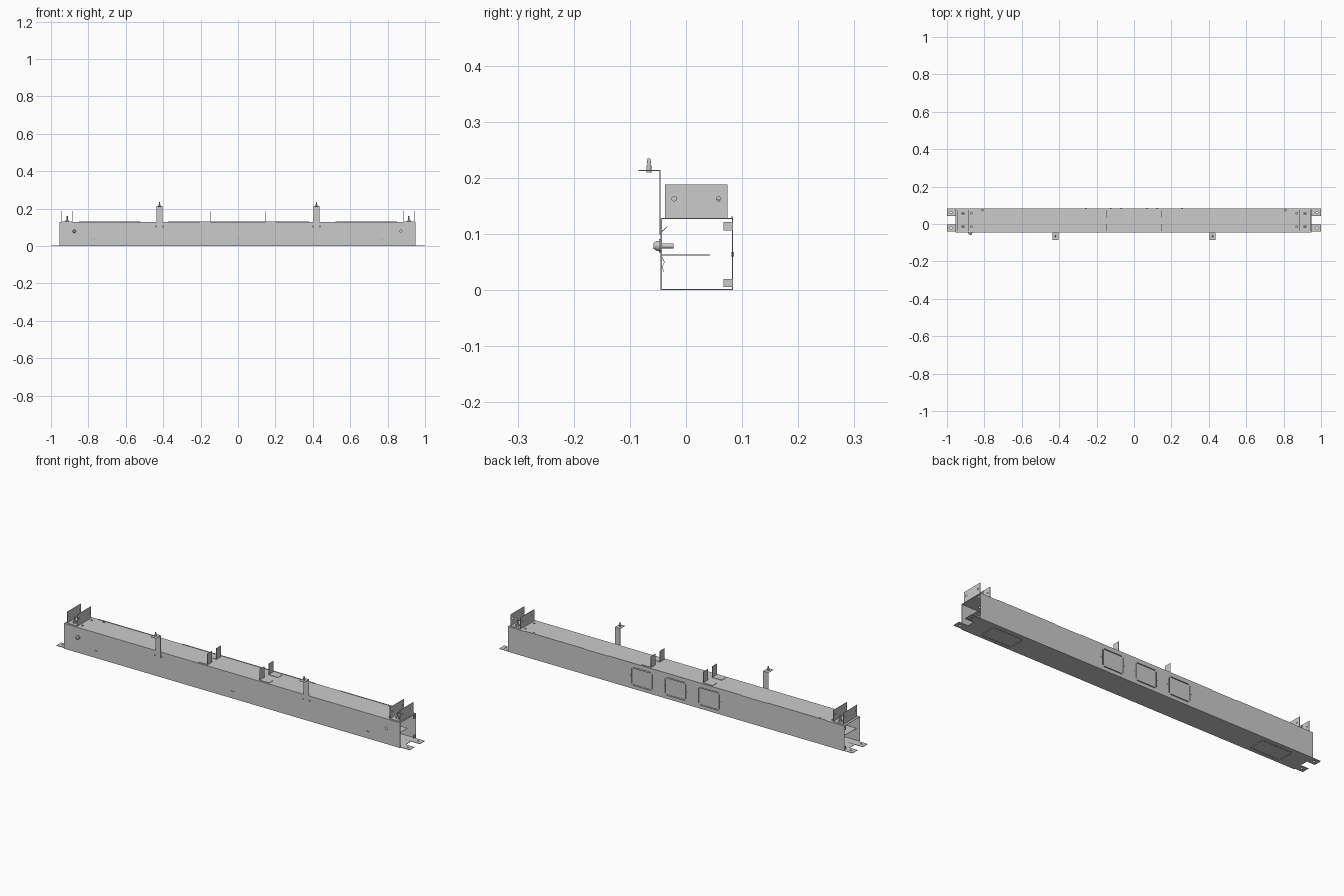
import bpy, bmesh, math
from mathutils import Matrix, Vector

if "Cube" in bpy.data.objects:
    bpy.data.objects.remove(bpy.data.objects["Cube"])

T = 0.002  # sheet thickness
X0, X1, Y0, Y1, H = -0.955, 0.95, -0.045, 0.084, 0.129


def finish(name, bm):
    bmesh.ops.recalc_face_normals(bm, faces=bm.faces)
    me = bpy.data.meshes.new(name)
    bm.to_mesh(me)
    bm.free()
    ob = bpy.data.objects.new(name, me)
    bpy.context.scene.collection.objects.link(ob)
    return ob


def add_box(bm, x, y, z):
    m = Matrix.Translation(((x[0] + x[1]) / 2, (y[0] + y[1]) / 2, (z[0] + z[1]) / 2))
    s = Matrix.Diagonal((abs(x[1] - x[0]), abs(y[1] - y[0]), abs(z[1] - z[0]), 1))
    bmesh.ops.create_cube(bm, size=1, matrix=m @ s)


def add_rod(bm, start, end, r1, r2=None, sides=16):
    a, b = Vector(start), Vector(end)
    rot = (b - a).to_track_quat('Z', 'Y').to_matrix().to_4x4()
    bmesh.ops.create_cone(bm, cap_ends=True, segments=sides, radius1=r1,
                          radius2=r1 if r2 is None else r2, depth=(b - a).length,
                          matrix=Matrix.Translation((a + b) / 2) @ rot)


def boxes(name, items):
    bm = bmesh.new()
    for b in items:
        add_box(bm, *b)
    return finish(name, bm)


def rods(name, items):
    bm = bmesh.new()
    for r in items:
        add_rod(bm, *r)
    ob = finish(name, bm)
    bpy.context.view_layer.objects.active = ob
    ob.select_set(True)
    bpy.ops.object.shade_smooth_by_angle()
    ob.select_set(False)
    return ob


def strip(name, path, t, axis, a, b):
    """Bent sheet: open path of 2D points thickened by t, extruded along axis from a to b."""
    pts = [Vector(p) for p in path]
    off = []
    for i, p in enumerate(pts):
        ns = []
        for j in (i - 1, i):
            if 0 <= j < len(pts) - 1:
                d = (pts[j + 1] - pts[j]).normalized()
                ns.append(Vector((-d.y, d.x)))
        n = sum(ns, Vector((0, 0))).normalized()
        off.append(p + n * t / n.dot(ns[0]))
    bm = bmesh.new()
    place = (lambda p, w: (w, p.x, p.y)) if axis == 'x' else (lambda p, w: (p.x, w, p.y))
    f = bm.faces.new([bm.verts.new(place(p, a)) for p in pts + off[::-1]])
    new = bmesh.ops.extrude_face_region(bm, geom=[f])['geom']
    shift = (b - a, 0, 0) if axis == 'x' else (0, b - a, 0)
    bmesh.ops.translate(bm, vec=shift, verts=[v for v in new if isinstance(v, bmesh.types.BMVert)])
    return finish(name, bm)


def cut(ob, bm):
    c = finish("cutter", bm)
    c.hide_render = True
    m = ob.modifiers.new("cut", 'BOOLEAN')
    m.operation, m.solver, m.object = 'DIFFERENCE', 'EXACT', c
    bpy.context.view_layer.objects.active = ob
    bpy.ops.object.modifier_apply(modifier=m.name)
    bpy.data.objects.remove(c)


def outline(bm, u, v, w, g, make):
    """Four separate slots around a rectangle, leaving small corner bridges."""
    k = 0.006
    for c in v:
        make(bm, (u[0] + k, u[1] - k), (c - g, c + g), w)
    for c in u:
        make(bm, (c - g, c + g), (v[0] + k, v[1] - k), w)


# square housing tube, open at both ends
bm = bmesh.new()
rings = []
for x in (X0, X1):
    for i in (0, T):
        rings.append([bm.verts.new((x, y, z)) for y, z in
                      ((Y0 + i, i), (Y1 - i, i), (Y1 - i, H - i), (Y0 + i, H - i))])
for p, q in ((0, 2), (1, 3), (0, 1), (2, 3)):
    for i in range(4):
        j = (i + 1) % 4
        bm.faces.new((rings[p][i], rings[p][j], rings[q][j], rings[q][i]))
housing = finish("housing", bm)

# openings in the housing
bm = bmesh.new()
for s in (-1, 1):
    add_box(bm, (s * 0.42 - 0.021, s * 0.42 + 0.021), (-0.06, -0.035), (0.102, 0.107))
    for y in (-0.015, 0.057):
        add_rod(bm, (s * 0.87, y, 0.12), (s * 0.87, y, 0.14), 0.005)
    add_rod(bm, (s * 0.81, 0.074, 0.12), (s * 0.81, 0.074, 0.14), 0.005)
    outline(bm, (s * 0.77 - 0.085, s * 0.77 + 0.085), (-0.025, 0.06), (-0.01, 0.01), 0.0015,
            lambda b, u, v, w: add_box(b, u, v, w))
add_rod(bm, (0.87, -0.06, 0.08), (0.87, -0.03, 0.08), 0.006)
for x in (-0.77, 0, 0.77):
    add_box(bm, (x - 0.009, x + 0.009), (-0.06, -0.035), (0.035, 0.039))
for x in (-0.19, 0, 0.19):
    outline(bm, (x - 0.058, x + 0.058), (0.02, 0.108), (0.07, 0.1), 0.0015,
            lambda b, u, v, w: add_box(b, u, w, v))
cut(housing, bm)

# screws beside the back knockout panels
rods("panel_screws", [((x + d, Y1 - 0.003, 0.064), (x + d, 0.0855, 0.064), 0.004)
                      for x in (-0.19, 0, 0.19) for d in (-0.067, 0.067)])

# inner shelf, clips and the raised back seam
boxes("inner_shelf", [((X0 + 0.02, X1 - 0.02), (-0.0435, 0.043), (0.062, 0.0635))])
for x in (-0.77, 0, 0.77):
    strip("inner_clip", [(-0.043, 0.058), (-0.039, 0.05), (-0.043, 0.042), (-0.04, 0.032)],
          0.001, 'x', x - 0.008, x + 0.008)
boxes("top_seam", [(x, (Y1 - 0.003, Y1), (H - 0.001, 0.131))
                   for x in ((-0.85, -0.52), (-0.375, 0.38), (0.52, 0.85))])

for s in (-1, 1):
    end = X1 if s > 0 else X0

    # mounting feet at the bottom of each end
    feet = boxes("mounting_feet", [((s * 0.92, s), y, (0, 0.0025))
                                   for y in ((-0.04, -0.002), (0.042, 0.082))])
    bm = bmesh.new()
    for y in (-0.021, 0.062):
        add_rod(bm, (s * 0.978, y, -0.01), (s * 0.978, y, 0.01), 0.005)
    cut(feet, bm)

    # corner tabs inside the end opening
    boxes("end_tabs", [((end - s * 0.004, end - s * 0.002), (0.067, Y1 - 0.001), z)
                       for z in ((0.106, 0.122), (0.006, 0.02))])
    rods("end_tab_screws", [((end - s * 0.008, 0.076, z), (end, 0.076, z), 0.004)
                            for z in (0.114, 0.013)])

    # U-shaped end bracket with drilled cheeks
    bracket = strip("end_bracket", [(s * 0.885, 0.188), (s * 0.885, H), (s * 0.943, H),
                                    (s * 0.943, 0.188)], T * s, 'y', -0.037, 0.074)
    bm = bmesh.new()
    for y in (-0.021, 0.058):
        add_rod(bm, (s * 0.86, y, 0.163), (s * 0.97, y, 0.163), 0.004)
    cut(bracket, bm)

    # bracket studs with nuts
    for y in (-0.014, 0.056):
        rods("bracket_stud", [((s * 0.914, y, H), (s * 0.914, y, 0.162), 0.004)])
        boxes_nut = bmesh.new()
        add_rod(boxes_nut, (s * 0.914, y, 0.13), (s * 0.914, y, 0.14), 0.009, None, 6)
        finish("stud_nut", boxes_nut)

    # pairs of small L brackets near the middle
    for y in ((-0.037, 0.0), (0.036, 0.073)):
        strip("middle_bracket", [(s * 0.202, H), (s * 0.147, H), (s * 0.147, 0.186)],
              -T * s, 'y', *y)

    # hanger strap hooked through the front slot
    strip("hanger_strap", [(-0.034, 0.114), (-0.0455, 0.103), (-0.0455, 0.214), (-0.085, 0.214)],
          0.0015, 'x', s * 0.42 - 0.015, s * 0.42 + 0.015)
    rods("hanger_screw", [
        ((s * 0.42, -0.066, 0.21), (s * 0.42, -0.066, 0.222), 0.0045),
        ((s * 0.42, -0.066, 0.222), (s * 0.42, -0.066, 0.229), 0.003),
        ((s * 0.42, -0.066, 0.227), (s * 0.42, -0.066, 0.235), 0.004, 0.002)])

# earthing bolt through the front wall
rods("front_bolt", [
    ((-0.875, -0.048, 0.079), (-0.875, -0.045, 0.079), 0.012),
    ((-0.875, -0.052, 0.079), (-0.875, -0.048, 0.079), 0.009),
    ((-0.875, -0.052, 0.079), (-0.875, -0.058, 0.079), 0.009, 0.005),
    ((-0.875, -0.046, 0.079), (-0.875, -0.022, 0.079), 0.0045)])
